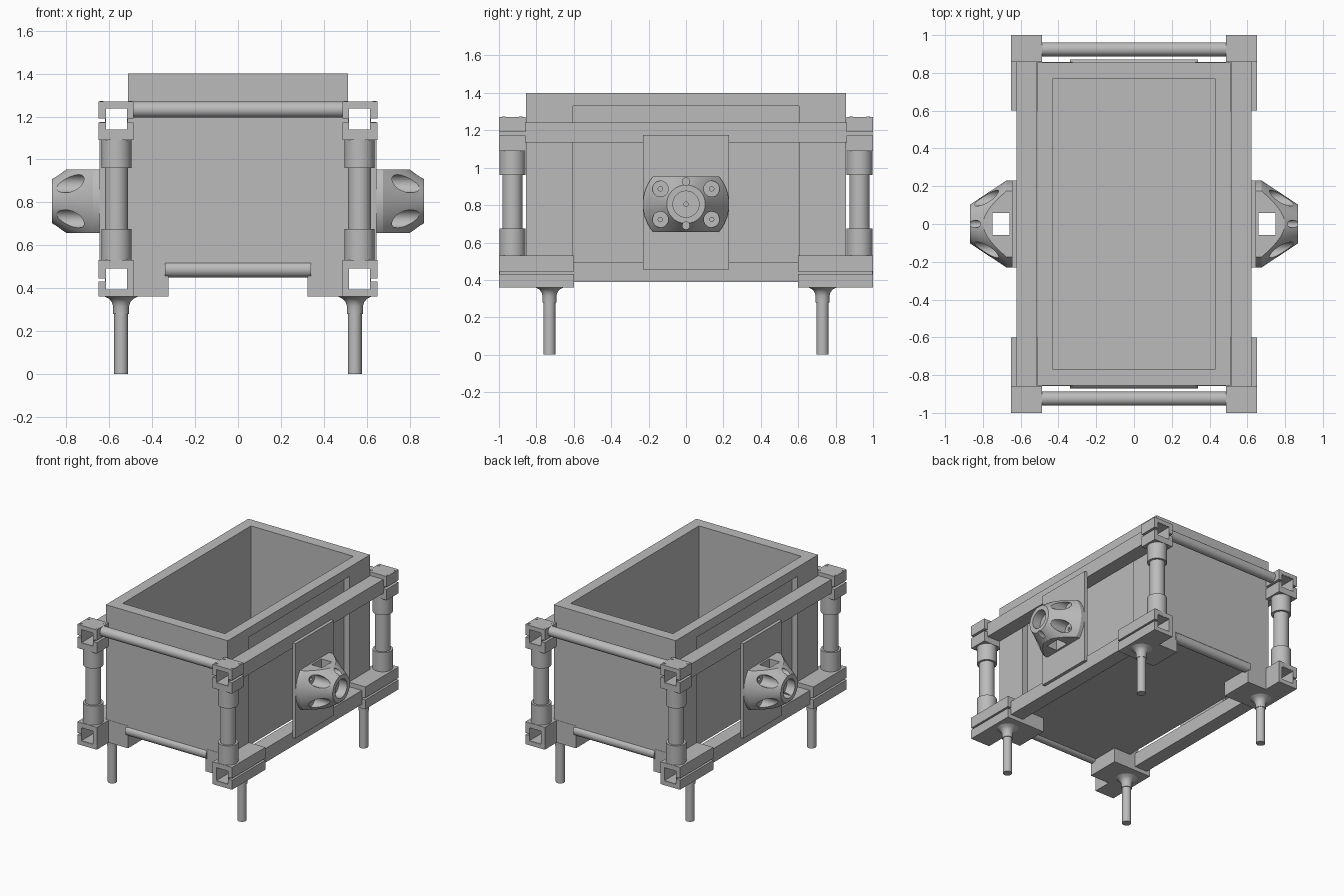
import bpy
import bmesh
import math
from mathutils import Matrix, Vector

cube = bpy.data.objects.get("Cube")
if cube:
    bpy.data.objects.remove(cube, do_unlink=True)

grey = bpy.data.materials.new("plain_grey")
grey.use_nodes = True
grey.diffuse_color = (0.5, 0.5, 0.5, 1)
grey.node_tree.nodes["Principled BSDF"].inputs["Base Color"].default_value = (0.5, 0.5, 0.5, 1)


def finish(name, bm):
    bmesh.ops.recalc_face_normals(bm, faces=bm.faces)
    mesh = bpy.data.meshes.new(name)
    bm.to_mesh(mesh)
    bm.free()
    mesh.materials.append(grey)
    ob = bpy.data.objects.new(name, mesh)
    bpy.context.collection.objects.link(ob)
    return ob


def select(ob):
    bpy.ops.object.select_all(action='DESELECT')
    ob.select_set(True)
    bpy.context.view_layer.objects.active = ob


def box(name, x, y, z, top_scale=None):
    """Box from (min, max) ranges; top_scale widens the top for draft."""
    bm = bmesh.new()
    bmesh.ops.create_cube(bm, size=1)
    for v in bm.verts:
        for i, (lo, hi) in enumerate((x, y, z)):
            v.co[i] = lo if v.co[i] < 0 else hi
        if top_scale and v.co.z == z[1]:
            v.co.x *= top_scale[0]
            v.co.y *= top_scale[1]
    return finish(name, bm)


def lathe(name, profile, centre=(0, 0, 0), axis='Z', sides=32):
    """Revolve (radius, height) points around an axis through centre."""
    bm = bmesh.new()
    rings = []
    for r, h in profile:
        angles = [2 * math.pi * i / sides for i in range(sides)]
        rings.append([bm.verts.new((r * math.cos(a), r * math.sin(a), h)) for a in angles])
    for a, b in zip(rings, rings[1:]):
        for i in range(sides):
            j = (i + 1) % sides
            bm.faces.new((a[i], a[j], b[j], b[i]))
    bmesh.ops.remove_doubles(bm, verts=bm.verts, dist=1e-5)
    turn = Matrix.Rotation(math.pi / 2, 4, 'Y') if axis == 'X' else Matrix.Identity(4)
    bm.transform(Matrix.Translation(Vector(centre)) @ turn)
    return finish(name, bm)


def rod(name, r, lo, hi, centre=(0, 0, 0), axis='Z', sides=32):
    return lathe(name, [(0, lo), (r, lo), (r, hi), (0, hi)], centre, axis, sides)


def boolean(ob, other, operation='DIFFERENCE'):
    mod = ob.modifiers.new("boolean", 'BOOLEAN')
    mod.operation = operation
    mod.solver = 'EXACT'
    mod.object = other
    select(ob)
    bpy.ops.object.modifier_apply(modifier=mod.name)
    bpy.data.objects.remove(other, do_unlink=True)


def mirror(ob, x=True, y=True):
    mod = ob.modifiers.new("mirror", 'MIRROR')
    mod.use_axis = (x, y, False)
    mod.use_mirror_merge = False


def smooth(ob):
    select(ob)
    bpy.ops.object.shade_smooth_by_angle(angle=math.radians(25))


RAIL_X, POST_Y = 0.567, 0.928
TOP_Z, LOW_Z = 1.188, 0.443

# Open bin with drafted interior and recessed side panels
bin_body = box("bin", (-.512, .512), (-.855, .855), (.47, 1.4))
boolean(bin_body, box("cut", (-.43, .43), (-.77, .77), (.54, 1.402), (1.035, 1.02)))
for side in (-1, 1):
    x_range = (.467, .6) if side > 0 else (-.6, -.467)
    boolean(bin_body, box("cut", x_range, (-.605, .605), (.3, 1.33), (1, .935)))

# Hollow square side rails
for name, z in (("upper_rail", TOP_Z), ("lower_rail", LOW_Z)):
    rail = box(name, (RAIL_X - .054, RAIL_X + .054), (-.998, .998), (z - .053, z + .053))
    boolean(rail, box("cut", (RAIL_X - .049, RAIL_X + .049), (-1.1, 1.1), (z - .049, z + .049)))
    mirror(rail, y=False)

# Upper corner clamps, split around the rail
clamp = box("upper_clamp", (.487, .65), (.857, 1), (1.09, 1.27))
boolean(clamp, box("cut", (RAIL_X - .053, RAIL_X + .053), (.8, 1.1), (TOP_Z - .052, TOP_Z + .052)))
boolean(clamp, box("cut", (.4, .7), (.8, 1.1), (1.173, 1.19)))
mirror(clamp)

# Lower corner brackets reaching under the bin
bracket = box("lower_bracket", (.325, .65), (.6, .857), (.36, .53))
boolean(bracket, box("outer", (.487, .65), (.8, 1), (.36, .53)), 'UNION')
boolean(bracket, box("cut", (RAIL_X - .053, RAIL_X + .053), (.5, 1.1), (LOW_Z - .052, LOW_Z + .052)))
boolean(bracket, box("cut", (.6, .7), (.5, 1.1), (.432, .446)))
mirror(bracket)

# Clamp bolts
for x in (.502, .636):
    for y in (.884, .974):
        bolt = rod("clamp_bolt", .01, 1.26, 1.273, (x, y, 0), sides=12)
        mirror(bolt)
        smooth(bolt)

# Corner posts with end sleeves
post = lathe("corner_post", [(0, .52), (.07, .52), (.07, .675), (.054, .675),
                             (.054, .96), (.07, .96), (.07, 1.1), (0, 1.1)], (RAIL_X, POST_Y, 0))
# Legs with flared tops
leg = lathe("leg", [(0, 0), (.032, 0), (.032, .28), (.037, .28), (.037, .315),
                    (.043, .335), (.056, .35), (.08, .362), (0, .362)], (.545, .73, 0))
for ob in (post, leg):
    mirror(ob)
    smooth(ob)

# Cross pipes at both ends
for name, half, y, z in (("upper_cross_pipe", .5, .925, 1.233), ("lower_cross_pipe", .34, .835, .487)):
    pipe = rod(name, .037, -half, half, (0, y, z), 'X')
    mirror(pipe, x=False)
    smooth(pipe)

# Side mounting plates
plate = box("mount_plate", (.62, .645), (-.23, .23), (.455, 1.175))
mirror(plate, y=False)

# Side hubs: cone with flat top and bottom, bores and a square through slot
HUB_Z = .805
hub = lathe("side_hub", [(0, .64), (.23, .64), (.23, .675), (.103, .868), (0, .868)],
            (0, 0, HUB_Z), 'X', 64)
boolean(hub, box("trim", (.6, .9), (-.3, .3), (HUB_Z - .149, HUB_Z + .149)), 'INTERSECT')
boolean(hub, box("cut", (.66, .748), (-.058, .058), (.5, 1.1)))
boolean(hub, rod("cut", .07, .8, .95, (0, 0, HUB_Z), 'X'))
boolean(hub, rod("cut", .012, .7, .95, (0, 0, HUB_Z), 'X', 16))
for y in (-.137, .137):
    for z in (-.082, .082):
        boolean(hub, rod("cut", .042, .71, .95, (0, y, HUB_Z + z), 'X'))
        boolean(hub, rod("cut", .012, .66, .95, (0, y, HUB_Z + z), 'X', 16))
for z in (-.115, .12):
    boolean(hub, rod("cut", .02, .77, .95, (0, 0, HUB_Z + z), 'X', 16))
mirror(hub, y=False)
smooth(hub)
